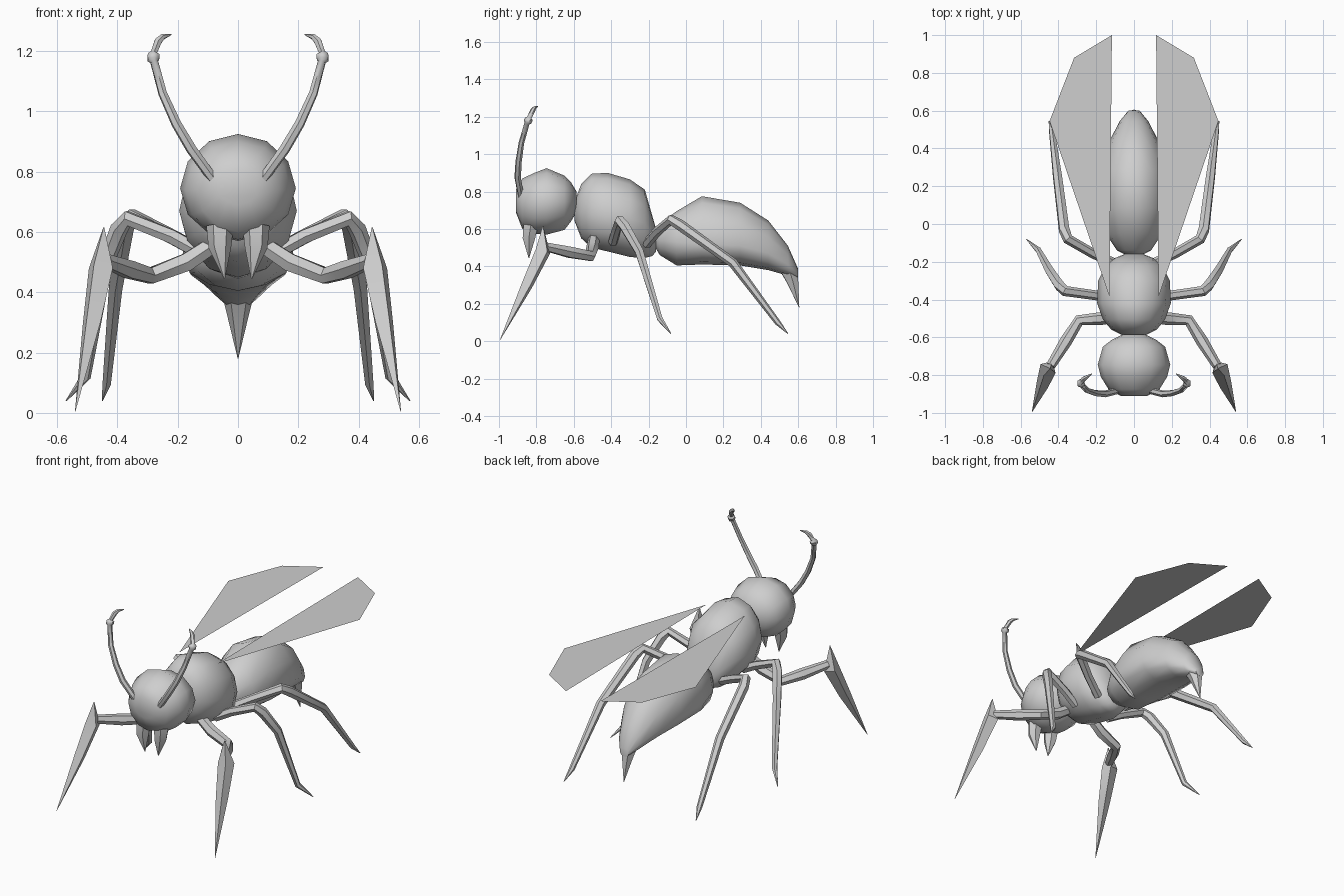
import bpy, bmesh, math
from mathutils import Vector

grey = bpy.data.materials.new("plain grey")
grey.diffuse_color = (0.62, 0.62, 0.62, 1)


def finish(name, bm, mirror=False, smooth=50):
    """Turn a bmesh into a named, shaded and optionally mirrored object."""
    bmesh.ops.recalc_face_normals(bm, faces=bm.faces[:])
    me = bpy.data.meshes.new(name)
    bm.to_mesh(me)
    bm.free()
    me.materials.append(grey)
    ob = bpy.data.objects.new(name, me)
    bpy.context.collection.objects.link(ob)
    if mirror:
        m = ob.modifiers.new("mirror", 'MIRROR')
        m.use_axis[0] = True
        m.use_mirror_merge = False
    bpy.ops.object.select_all(action='DESELECT')
    ob.select_set(True)
    bpy.context.view_layer.objects.active = ob
    bpy.ops.object.shade_smooth_by_angle(angle=math.radians(smooth))
    return ob


def skin(bm, rings):
    """Join successive rings of vertices and close both ends."""
    n = len(rings[0])
    for a, b in zip(rings, rings[1:]):
        for i in range(n):
            j = (i + 1) % n
            bm.faces.new((a[i], a[j], b[j], b[i]))
    bm.faces.new(rings[0])
    bm.faces.new(rings[-1])


def body(name, sections, sides=12):
    """Loft along y; section = (y, half width, bottom, widest height, top)."""
    bm = bmesh.new()
    rings = []
    for y, rx, lo, mid, hi in sections:
        ring = []
        for i in range(sides):
            a = math.tau * i / sides
            s = math.sin(a)
            z = mid + s * ((hi - mid) if s > 0 else (mid - lo))
            ring.append(bm.verts.new((rx * math.cos(a), y, z)))
        rings.append(ring)
    skin(bm, rings)
    return finish(name, bm)


def limb(name, path, sides=6, mirror=True, smooth=50):
    """Tube through points given as (x, y, z, radius)."""
    bm = bmesh.new()
    pts = [Vector(p[:3]) for p in path]
    rings = []
    for k, p in enumerate(pts):
        d = Vector((0, 0, 0))
        if k > 0:
            d += (p - pts[k - 1]).normalized()
        if k < len(pts) - 1:
            d += (pts[k + 1] - p).normalized()
        d.normalize()
        u = d.cross(Vector((0.5, 0.3, 0.1)) if abs(d.z) > 0.7 else Vector((0, 0, 1))).normalized()
        v = d.cross(u)
        # keep neighbouring rings aligned to avoid twisting
        if rings:
            u = (old - d * old.dot(d)).normalized()
            v = d.cross(u)
        old = u
        r = path[k][3]
        rings.append([bm.verts.new(p + r * (u * math.cos(math.tau * i / sides)
                                            + v * math.sin(math.tau * i / sides)))
                      for i in range(sides)])
    skin(bm, rings)
    return finish(name, bm, mirror, smooth)


# Three body sections
body("head", [
    (-0.91, 0.07, 0.69, 0.75, 0.81),
    (-0.875, 0.135, 0.60, 0.74, 0.87),
    (-0.81, 0.175, 0.575, 0.74, 0.90),
    (-0.745, 0.192, 0.57, 0.745, 0.925),
    (-0.65, 0.165, 0.595, 0.745, 0.885),
    (-0.615, 0.12, 0.64, 0.745, 0.85),
    (-0.585, 0.06, 0.69, 0.745, 0.80)])
body("thorax", [
    (-0.595, 0.05, 0.64, 0.70, 0.75),
    (-0.56, 0.12, 0.55, 0.69, 0.84),
    (-0.505, 0.165, 0.50, 0.68, 0.895),
    (-0.42, 0.195, 0.48, 0.67, 0.90),
    (-0.30, 0.19, 0.45, 0.66, 0.865),
    (-0.22, 0.15, 0.445, 0.63, 0.81),
    (-0.18, 0.10, 0.455, 0.58, 0.67),
    (-0.16, 0.05, 0.48, 0.55, 0.60)])
body("abdomen", [
    (-0.17, 0.03, 0.51, 0.54, 0.57),
    (-0.14, 0.09, 0.46, 0.54, 0.63),
    (-0.05, 0.15, 0.405, 0.53, 0.695),
    (0.085, 0.185, 0.41, 0.52, 0.775),
    (0.29, 0.18, 0.405, 0.51, 0.74),
    (0.44, 0.13, 0.38, 0.47, 0.645),
    (0.545, 0.075, 0.35, 0.41, 0.51),
    (0.60, 0.03, 0.335, 0.36, 0.385)])

# Stinger and jaws
limb("stinger", [(0, 0.55, 0.38, 0.05), (0, 0.57, 0.32, 0.035),
                 (0, 0.605, 0.18, 0.001)], mirror=False)
limb("jaw", [(0.06, -0.83, 0.62, 0.045), (0.06, -0.84, 0.55, 0.038),
             (0.045, -0.84, 0.445, 0.002)])

# Antennae with a knuckle near the tip
limb("antenna", [
    (0.075, -0.88, 0.765, 0.017), (0.155, -0.90, 0.875, 0.018),
    (0.205, -0.895, 0.96, 0.017), (0.25, -0.88, 1.06, 0.015),
    (0.278, -0.85, 1.165, 0.014), (0.28, -0.847, 1.172, 0.022),
    (0.28, -0.84, 1.188, 0.022), (0.279, -0.838, 1.195, 0.012),
    (0.265, -0.82, 1.232, 0.014), (0.25, -0.81, 1.247, 0.010),
    (0.222, -0.793, 1.255, 0.002)])

# Front legs: arm plus a spindle-shaped blade
limb("front_leg", [
    (0.08, -0.49, 0.56, 0.03), (0.17, -0.50, 0.50, 0.034),
    (0.29, -0.51, 0.455, 0.03), (0.36, -0.62, 0.475, 0.033),
    (0.44, -0.75, 0.505, 0.025)])
limb("front_blade", [
    (0.445, -0.765, 0.615, 0.002), (0.455, -0.765, 0.48, 0.046),
    (0.485, -0.85, 0.30, 0.034), (0.54, -0.995, 0.005, 0.001)], sides=4, smooth=35)

# Middle and hind legs
limb("middle_leg", [
    (0.12, -0.39, 0.53, 0.026), (0.22, -0.375, 0.585, 0.026),
    (0.365, -0.355, 0.645, 0.028), (0.395, -0.325, 0.61, 0.03),
    (0.445, -0.25, 0.48, 0.026), (0.505, -0.14, 0.12, 0.017),
    (0.57, -0.08, 0.04, 0.002)])
limb("hind_leg", [
    (0.10, -0.21, 0.52, 0.026), (0.22, -0.155, 0.585, 0.026),
    (0.35, -0.08, 0.65, 0.028), (0.37, -0.03, 0.62, 0.03),
    (0.405, 0.25, 0.42, 0.026), (0.435, 0.49, 0.10, 0.016),
    (0.45, 0.545, 0.04, 0.002)])

# Flat wings
bm = bmesh.new()
bm.faces.new([bm.verts.new((x, y, 0.86)) for x, y in
              [(0.13, -0.385), (0.447, 0.545), (0.317, 0.88), (0.117, 1.0)]])
finish("wing", bm, mirror=True)
